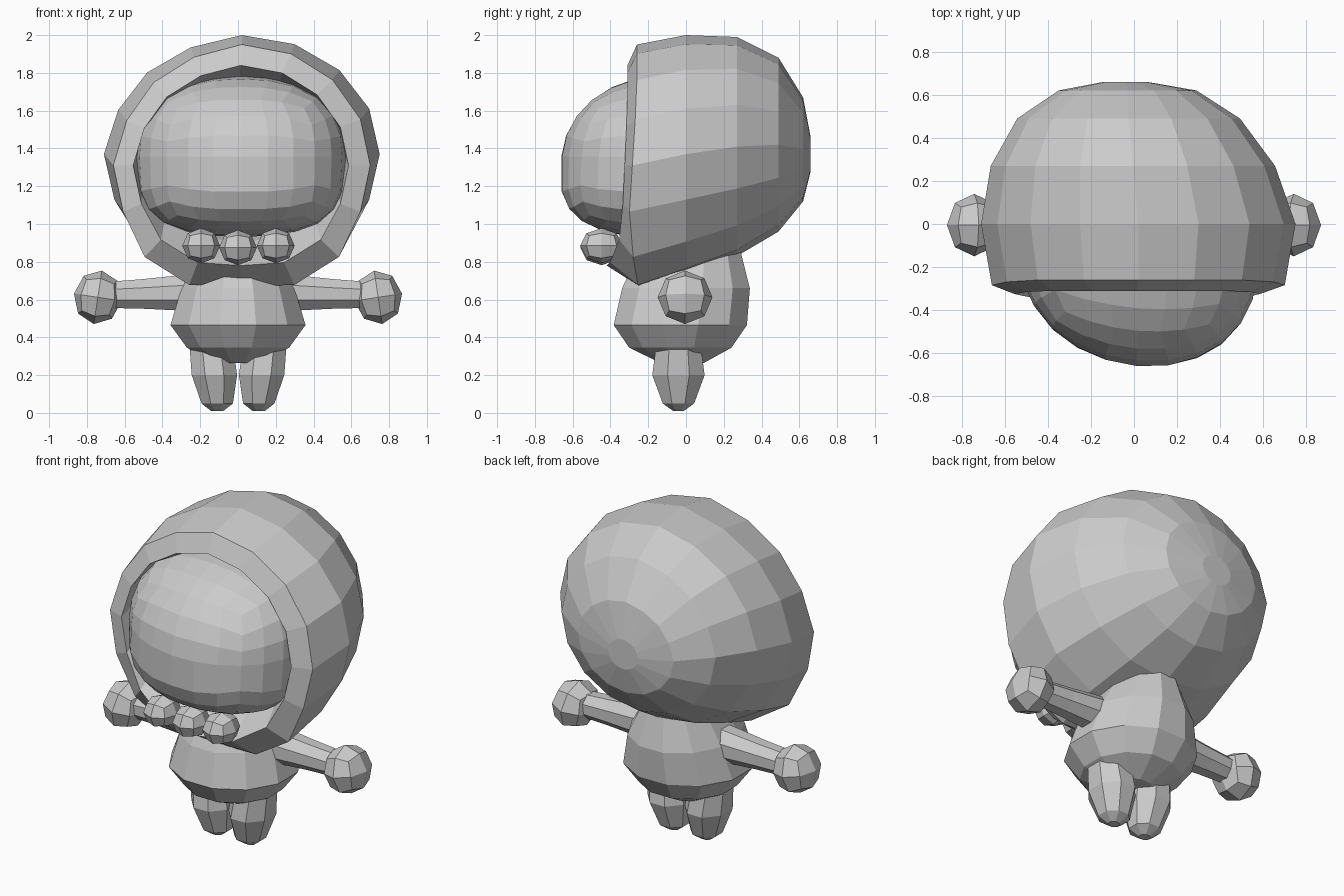
import bpy, bmesh, math
from mathutils import Vector

if "Cube" in bpy.data.objects:
    bpy.data.objects.remove(bpy.data.objects["Cube"])

grey = bpy.data.materials.new("plain grey")
grey.diffuse_color = (0.6, 0.6, 0.6, 1)
grey.use_nodes = True
grey.node_tree.nodes["Principled BSDF"].inputs["Base Color"].default_value = grey.diffuse_color


def finish(bm, name):
    bmesh.ops.recalc_face_normals(bm, faces=bm.faces)
    me = bpy.data.meshes.new(name)
    bm.to_mesh(me)
    bm.free()
    me.materials.append(grey)
    ob = bpy.data.objects.new(name, me)
    bpy.context.collection.objects.link(ob)
    return ob


def loft(name, rings):
    """Skin a list of equal-length closed rings and cap both ends."""
    bm = bmesh.new()
    rows = [[bm.verts.new(p) for p in r] for r in rings]
    n = len(rows[0])
    for a, b in zip(rows, rows[1:]):
        for i in range(n):
            j = (i + 1) % n
            bm.faces.new((a[i], a[j], b[j], b[i]))
    bm.faces.new(rows[0])
    bm.faces.new(rows[-1])
    return finish(bm, name)


def oval(n, turn=0.0):
    return [(math.cos(2 * math.pi * (i + turn) / n), math.sin(2 * math.pi * (i + turn) / n))
            for i in range(n)]


def cube_ball(name, centre, size, cuts, tilt=0.0, shape=None):
    """Subdivided cube puffed into a rounded ball."""
    bm = bmesh.new()
    bmesh.ops.create_cube(bm, size=2)
    bmesh.ops.subdivide_edges(bm, edges=bm.edges[:], cuts=cuts, use_grid_fill=True)
    c, s = math.cos(tilt), math.sin(tilt)
    for v in bm.verts:
        p = Vector([math.tan(k * math.pi / 4) for k in v.co]).normalized()
        if shape:
            p = shape(p)
        x, y, z = p.x * size[0], p.y * size[1], p.z * size[2]
        v.co = Vector((x * c - z * s, y, x * s + z * c)) + Vector(centre)
    return finish(bm, name)


# Hood: rings running from the inner pocket, over the rim, to the back
def hood_ring(y, cx, rx, top, bottom, low_y=0.0, cheek_y=0.0, jaw=1.0):
    cz, rz = (top + bottom) / 2, (top - bottom) / 2
    ring = []
    for c, s in oval(16):
        low = max(0, -s - 0.6) / 0.4
        full = 1.0
        if -0.95 < s < -0.5:
            full = jaw
        elif c < -0.1 and 0.2 < s < 0.95:
            full = 0.97
        ring.append((cx + rx * c * full, y + low_y * low + cheek_y * max(0, 1 - abs(s + 0.4)),
                     cz + rz * s * full))
    return ring


loft("hood", [
    hood_ring(0.00, 0.01, 0.50, 1.74, 0.95),
    hood_ring(-0.20, 0.01, 0.56, 1.80, 0.90),
    hood_ring(-0.31, 0.015, 0.57, 1.84, 0.78, -0.10, -0.025, 1.05),
    hood_ring(-0.26, 0.02, 0.68, 1.95, 0.67, 0.03, -0.04, 1.07),
    hood_ring(0.00, 0.02, 0.73, 2.00, 0.74, 0, 0, 1.04),
    hood_ring(0.27, -0.005, 0.66, 1.99, 0.83, 0, 0, 1.02),
    hood_ring(0.49, -0.025, 0.517, 1.88, 0.96),
    hood_ring(0.62, -0.03, 0.32, 1.67, 1.12),
    hood_ring(0.66, -0.04, 0.10, 1.46, 1.28)])


# Head: round in plan, squarer from the front, fuller at the jaw
def head_shape(p):
    x, y, z = p
    a, b = abs(x), abs(z)
    q = math.hypot(a, b)
    if q > 1e-6:
        k = q / (a ** 2.3 + b ** 2.3) ** (1 / 2.3)
        x, z = x * k, z * k
    if z < 0:
        z = -abs(z) ** 0.62
    return Vector((x, y - 0.1 * x + 0.07 * z, z))


cube_ball("head", (0.015, -0.18, 1.357), (0.555, 0.48, 0.425), 5, 0.0, head_shape)

# Three beads under the face
for x, z in ((-0.195, 0.885), (0.0, 0.875), (0.2, 0.885)):
    cube_ball("collar_bead", (x, -0.447, z), (0.1, 0.113, 0.093), 1)

# Body: flared coat
loft("body", [[(rx * c, cy + ry * s, z) for c, s in oval(12, 0.5)] for z, rx, cy, ry in (
    (0.265, 0.13, -0.02, 0.12), (0.345, 0.28, -0.03, 0.28), (0.465, 0.37, -0.03, 0.365),
    (0.66, 0.31, 0.0, 0.35), (0.85, 0.20, 0.02, 0.28))])

# Arms, hands and legs
for side, label in ((-1, "left"), (1, "right")):
    loft(label + "_arm", [[(side * x, -0.005 + r * c, z + r * s) for c, s in oval(8, 0.5)]
                          for x, z, r in ((0.15, 0.64, 0.11), (0.32, 0.635, 0.10),
                                          (0.50, 0.63, 0.085), (0.68, 0.625, 0.075))])
    cube_ball(label + "_hand", (side * 0.742, -0.005, 0.612), (0.128, 0.145, 0.143), 1,
              side * 0.15)
    loft(label + "_leg", [[(side * (cx + rx * c), -0.04 + ry * s, z)
                           for c, s in oval(8, 0.5)] for z, cx, rx, ry in (
        (0.01, 0.11, 0.035, 0.03), (0.05, 0.11, 0.09, 0.09), (0.20, 0.125, 0.13, 0.15),
        (0.34, 0.14, 0.125, 0.13), (0.42, 0.14, 0.09, 0.09))])
